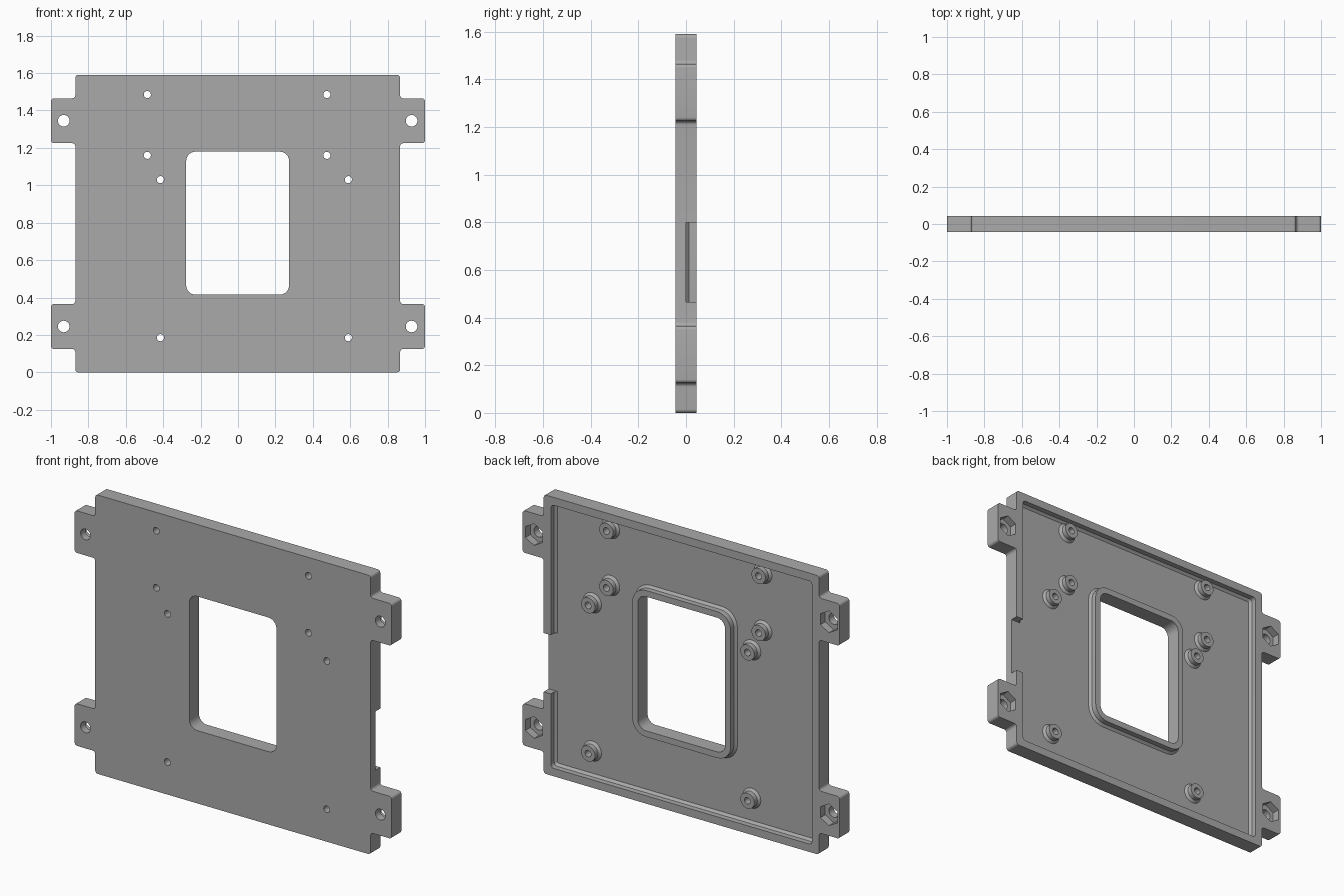
import bpy, bmesh, math
from mathutils import Vector

default = bpy.data.objects.get("Cube")
if default:
    bpy.data.objects.remove(default, do_unlink=True)

grey = bpy.data.materials.new("matte_grey")
grey.use_nodes = True
COLOUR = (0.4, 0.4, 0.4, 1)
grey.diffuse_color = COLOUR
grey.node_tree.nodes["Principled BSDF"].inputs["Base Color"].default_value = COLOUR

FRONT, BACK, FLOOR = -0.0435, 0.0435, 0.0
CHAMFER = 0.013
LEFT, RIGHT, TOP = 0.867, -0.87, 1.59
WALL = 0.045


def rounded(points, r, steps=6):
    """Outline in x and z with every right-angled corner rounded."""
    out = []
    for i, p in enumerate(points):
        p = Vector(p)
        a = (Vector(points[i - 1]) - p).normalized()
        b = (Vector(points[(i + 1) % len(points)]) - p).normalized()
        for k in range(steps + 1):
            t = math.pi / 2 * k / steps
            out.append(p + r * (a + b) - r * (b * math.cos(t) + a * math.sin(t)))
    return out


def rect(x0, x1, z0, z1, r, grow=0.0):
    x0, x1, z0, z1 = x0 - grow, x1 + grow, z0 - grow, z1 + grow
    return rounded([(x0, z0), (x1, z0), (x1, z1), (x0, z1)], r + grow)


def ngon(x, z, r, sides):
    """Regular polygon with one corner pointing up."""
    return [Vector((x + r * math.sin(math.tau * i / sides),
                    z + r * math.cos(math.tau * i / sides))) for i in range(sides)]


def loft(name, layers):
    """Solid through a list of (outline, y) layers."""
    bm = bmesh.new()
    rings = [[bm.verts.new((p.x, y, p.y)) for p in outline] for outline, y in layers]
    bm.faces.new(rings[0])
    bm.faces.new(rings[-1])
    for low, high in zip(rings, rings[1:]):
        for i in range(len(low)):
            bm.faces.new((low[i - 1], low[i], high[i], high[i - 1]))
    bmesh.ops.recalc_face_normals(bm, faces=bm.faces)
    mesh = bpy.data.meshes.new(name)
    bm.to_mesh(mesh)
    bm.free()
    mesh.materials.append(grey)
    obj = bpy.data.objects.new(name, mesh)
    bpy.context.collection.objects.link(obj)
    return obj


def combine(body, tool, operation):
    """Boolean the tool into the body, then discard the tool."""
    mod = body.modifiers.new(operation, "BOOLEAN")
    mod.operation, mod.object, mod.solver = operation, tool, "EXACT"
    bpy.ops.object.modifier_apply(modifier=mod.name)
    bpy.data.objects.remove(tool, do_unlink=True)


# Plate outline with two mounting tabs on each side
TABS = [(0.125, 0.365), (1.225, 1.465)]
outline = [(LEFT, 0)]
for z0, z1 in TABS:
    outline += [(LEFT, z0), (1, z0), (1, z1), (LEFT, z1)]
outline += [(LEFT, TOP), (RIGHT, TOP)]
for z0, z1 in reversed(TABS):
    outline += [(RIGHT, z1), (-1, z1), (-1, z0), (RIGHT, z0)]
outline.append((RIGHT, 0))
outline = rounded(outline, 0.016)
plate = loft("mounting_plate", [(outline, FRONT), (outline, BACK)])
bpy.context.view_layer.objects.active = plate
plate.select_set(True)

# Shallow tray in the back, chamfered where floor meets wall
tray = (RIGHT + WALL, LEFT - WALL, WALL, TOP - WALL, 0.02)
combine(plate, loft("tray_cutter", [(rect(*tray, -CHAMFER), FLOOR),
                                    (rect(*tray), FLOOR + CHAMFER),
                                    (rect(*tray), 0.1)]), "DIFFERENCE")

# Cable gap in the left wall
gap = rect(0.78, 0.95, 0.465, 0.8, 0.001)
combine(plate, loft("gap_cutter", [(gap, FLOOR), (gap, 0.1)]), "DIFFERENCE")

# Raised frame round the window
window = (-0.277, 0.273, 0.415, 1.18, 0.05)
frame, foot = rect(*window, 0.035), rect(*window, 0.035 + CHAMFER)
combine(plate, loft("window_frame", [(foot, -0.01), (foot, FLOOR),
                                     (frame, FLOOR + CHAMFER), (frame, BACK)]), "UNION")
opening = rect(*window)
combine(plate, loft("window_cutter", [(opening, -0.1), (opening, 0.1)]), "DIFFERENCE")

# Screw bosses with through holes
SCREWS = [(x, z) for x in (-0.485, 0.475) for z in (1.16, 1.485)]
SCREWS += [(x, z) for x in (-0.415, 0.59) for z in (0.185, 1.03)]
for x, z in SCREWS:
    boss, base = ngon(x, z, 0.044, 32), ngon(x, z, 0.044 + CHAMFER, 32)
    combine(plate, loft("boss", [(base, -0.01), (base, FLOOR),
                                 (boss, FLOOR + CHAMFER), (boss, 0.04)]), "UNION")
    hole = ngon(x, z, 0.019, 24)
    combine(plate, loft("hole_cutter", [(hole, -0.1), (hole, 0.1)]), "DIFFERENCE")

# Bolt holes and hexagonal nut pockets in the tabs
for x in (-0.932, 0.928):
    for z in (0.245, 1.345):
        bolt, nut = ngon(x, z, 0.031, 32), ngon(x, z, 0.062, 6)
        combine(plate, loft("bolt_cutter", [(bolt, -0.1), (bolt, 0.1)]), "DIFFERENCE")
        combine(plate, loft("nut_cutter", [(nut, 0.0), (nut, 0.1)]), "DIFFERENCE")

bpy.ops.object.shade_smooth_by_angle(angle=math.radians(30))
